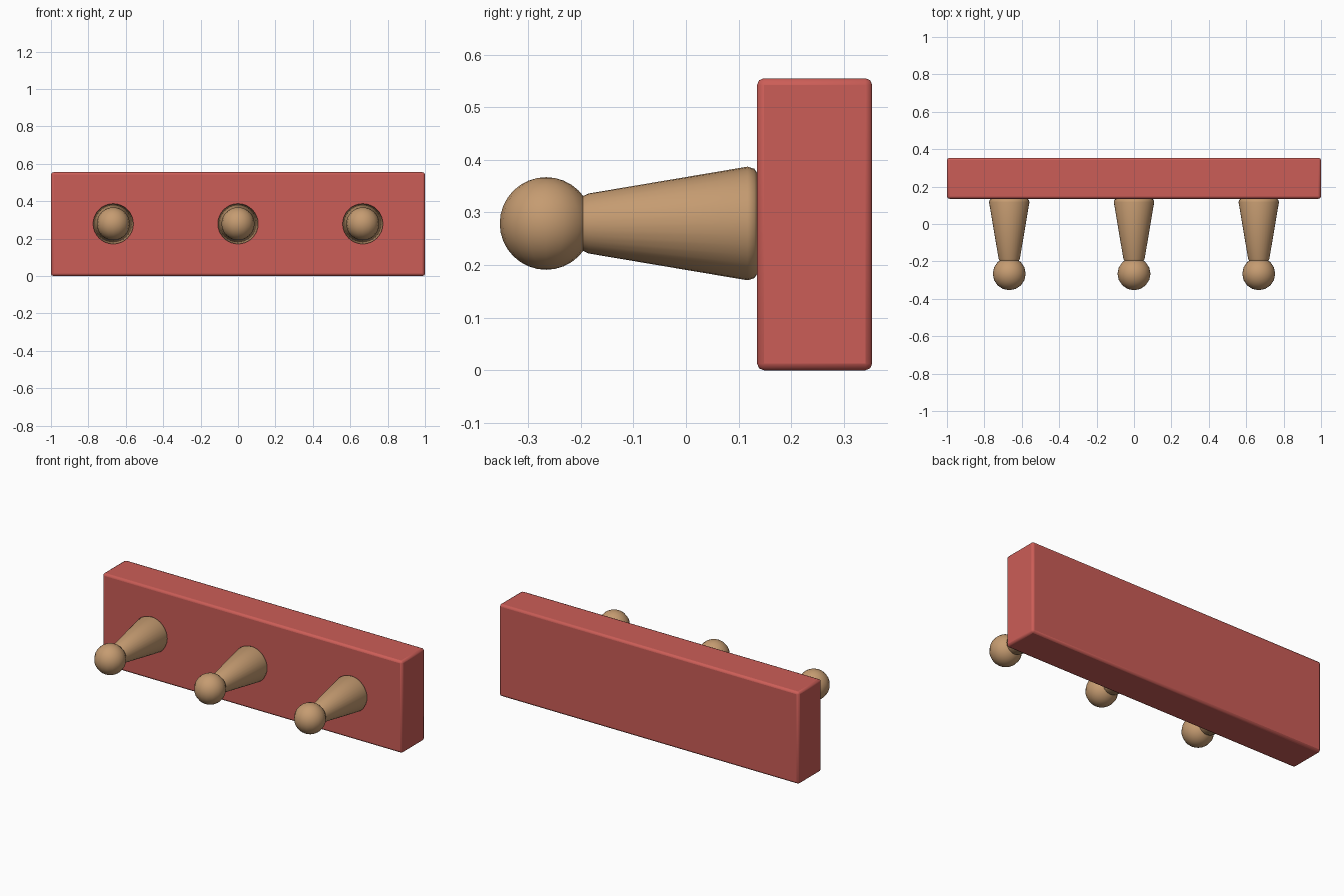
import bpy, math
from mathutils import Matrix

if "Cube" in bpy.data.objects:
    bpy.data.objects.remove(bpy.data.objects["Cube"])


def material(name, rgb):
    m = bpy.data.materials.new(name)
    m.diffuse_color = (*rgb, 1)
    m.use_nodes = True
    m.node_tree.nodes["Principled BSDF"].inputs["Base Color"].default_value = m.diffuse_color
    return m


red = material("red paint", (0.60, 0.11, 0.095))
wood = material("tan wood", (0.56, 0.33, 0.165))


def finish(ob, mat, angle):
    ob.data.materials.append(mat)
    bpy.ops.object.select_all(action='DESELECT')
    ob.select_set(True)
    bpy.context.view_layer.objects.active = ob
    bpy.ops.object.shade_smooth_by_angle(angle=math.radians(angle))


def lathe(name, profile, x, z, sides):
    """Revolve (y, radius) points about a line along y."""
    verts, faces = [], []
    n = len(profile)
    for y, r in profile:
        for i in range(sides):
            a = 2 * math.pi * i / sides
            verts.append((x + r * math.cos(a), y, z + r * math.sin(a)))
    for k in range(n - 1):
        for i in range(sides):
            j = (i + 1) % sides
            faces.append((k * sides + i, k * sides + j,
                          (k + 1) * sides + j, (k + 1) * sides + i))
    faces.append(tuple(reversed(range(sides))))
    faces.append(tuple(range((n - 1) * sides, n * sides)))
    me = bpy.data.meshes.new(name)
    me.from_pydata(verts, [], [f[::-1] for f in faces])
    ob = bpy.data.objects.new(name, me)
    bpy.context.collection.objects.link(ob)
    return ob


# Back board with softened edges
bpy.ops.mesh.primitive_cube_add(size=1)
board = bpy.context.object
board.name = "back_board"
board.data.transform(Matrix.Translation((0, 0.2445, 0.2775))
                     @ Matrix.Diagonal((2.0, 0.219, 0.555, 1)))
bev = board.modifiers.new("edge", 'BEVEL')
bev.width = 0.013
bev.segments = 2
finish(board, red, 30)

# Three tapered pegs with ball ends
peg_z = 0.279
for side, x in (("left", -0.667), ("middle", 0.0), ("right", 0.667)):
    peg = lathe(side + "_peg", [(0.136, 0.095), (0.130, 0.104), (0.117, 0.108),
                                (-0.185, 0.057), (-0.196, 0.052)], x, peg_z, 32)
    finish(peg, wood, 40)
    bpy.ops.mesh.primitive_uv_sphere_add(segments=16, ring_count=16, radius=0.088,
                                         location=(x, -0.266, peg_z))
    ball = bpy.context.object
    ball.name = side + "_peg_ball"
    finish(ball, wood, 40)
